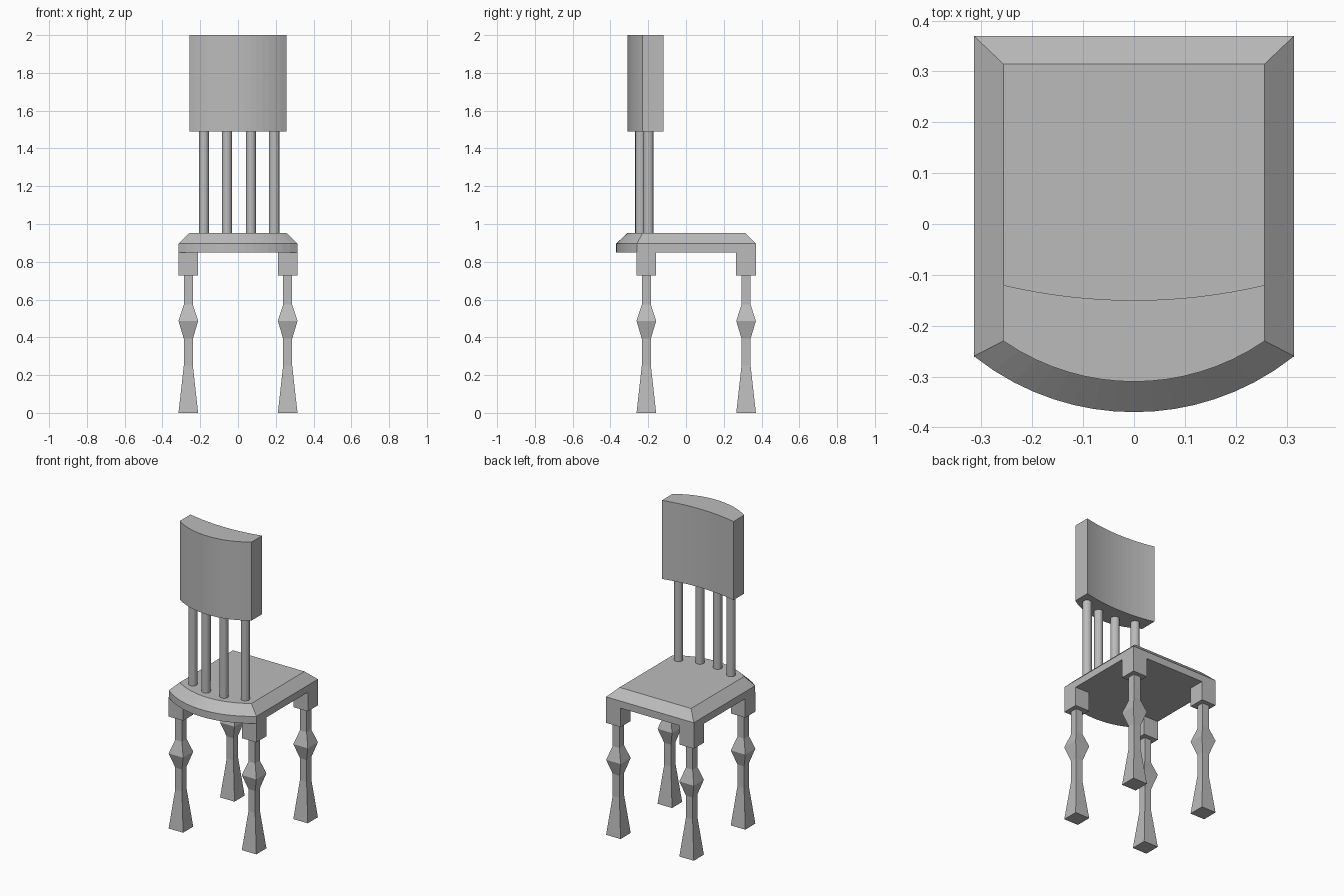
import bpy
import bmesh
from math import sqrt

cube = bpy.data.objects.get("Cube")
if cube:
    bpy.data.objects.remove(cube, do_unlink=True)

grey = bpy.data.materials.new("plain grey")
grey.use_nodes = True
colour = (0.5, 0.5, 0.5, 1)
grey.diffuse_color = colour
grey.node_tree.nodes["Principled BSDF"].inputs["Base Color"].default_value = colour


def loft(name, rings):
    """Join equal-length rings of points into a closed solid."""
    bm = bmesh.new()
    loops = [[bm.verts.new(p) for p in ring] for ring in rings]
    n = len(loops[0])
    for low, high in zip(loops, loops[1:]):
        for i in range(n):
            j = (i + 1) % n
            bm.faces.new((low[i], low[j], high[j], high[i]))
    bm.faces.new(loops[0][::-1])
    bm.faces.new(loops[-1])
    bmesh.ops.recalc_face_normals(bm, faces=bm.faces)
    mesh = bpy.data.meshes.new(name)
    bm.to_mesh(mesh)
    bm.free()
    mesh.materials.append(grey)
    obj = bpy.data.objects.new(name, mesh)
    bpy.context.collection.objects.link(obj)
    return obj


def arc(half, y_end, y_mid, steps=16):
    """Circular arc from -x to +x, bulging towards -y."""
    sag = y_end - y_mid
    r = (half * half + sag * sag) / (2 * sag)
    xs = [half * (2 * i / steps - 1) for i in range(steps + 1)]
    return [(x, y_mid + r - sqrt(r * r - x * x)) for x in xs]


def at(outline, z):
    return [(x, y, z) for x, y in outline]


def square(cx, cy, half, z):
    corners = [(-1, -1), (1, -1), (1, 1), (-1, 1)]
    return [(cx + half * a, cy + half * b, z) for a, b in corners]


# Seat: bowed edge, bevelled top
rim = arc(0.315, -0.26, -0.37) + [(0.315, 0.37), (-0.315, 0.37)]
top = arc(0.257, -0.23, -0.31) + [(0.257, 0.315), (-0.257, 0.315)]
loft("seat", [at(rim, 0.85), at(rim, 0.896), at(top, 0.952)])

# Backrest: curved panel
panel = arc(0.257, -0.23, -0.31) + arc(0.257, -0.12, -0.15)[::-1]
loft("backrest", [at(panel, 1.49), at(panel, 2.0)])

# Turned square legs with corner blocks
leg_profile = [(0, 0.052), (0.25, 0.024), (0.393, 0.024),
               (0.487, 0.052), (0.573, 0.024), (0.74, 0.024)]
for row, cy in (("front", -0.21), ("back", 0.318)):
    for side, cx in (("left", 0.263), ("right", -0.263)):
        loft(f"{row}_{side}_leg", [square(cx, cy, h, z) for z, h in leg_profile])
        loft(f"{row}_{side}_block", [square(cx, cy, 0.052, z) for z in (0.727, 0.853)])

# Spindles following the curve of the backrest
for i, (x, y) in enumerate([(-0.18, -0.205), (-0.058, -0.243),
                            (0.069, -0.241), (0.192, -0.199)]):
    bpy.ops.mesh.primitive_cylinder_add(vertices=16, radius=0.027, depth=0.56,
                                        location=(x, y, 1.22))
    spindle = bpy.context.object
    spindle.name = f"spindle_{i + 1}"
    spindle.data.materials.append(grey)
